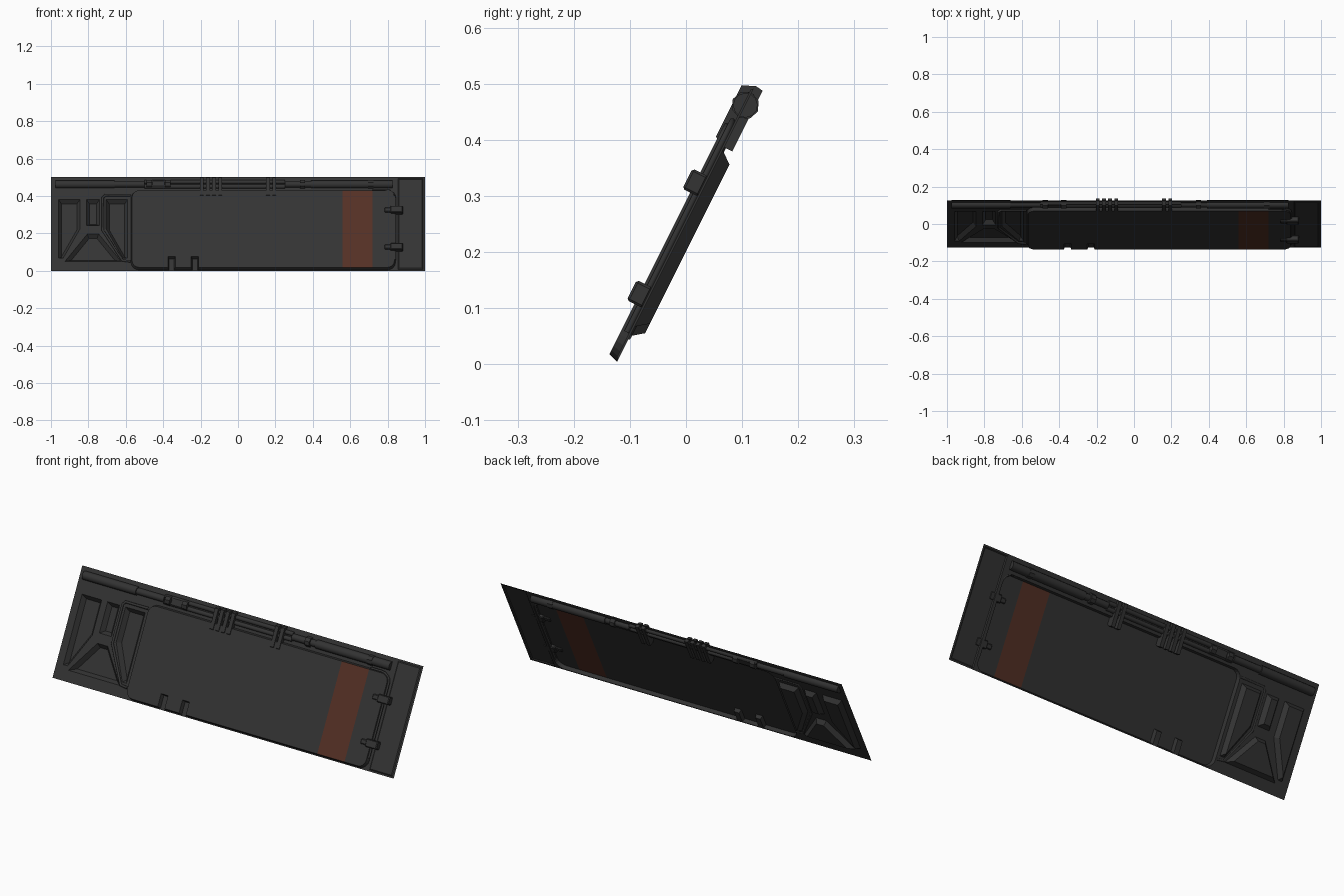
import bpy, bmesh, math
from mathutils import Matrix, Vector

if "Cube" in bpy.data.objects:
    bpy.data.objects.remove(bpy.data.objects["Cube"])

# Panel space: x along the wall, y up the slope, z out of the front face
A, B = 1 / math.sqrt(5), 2 / math.sqrt(5)
M = Matrix(((1, 0, 0, 0), (0, A, -B, -0.125), (0, B, A, 0), (0, 0, 0, 1)))


def material(name, rgb):
    m = bpy.data.materials.new(name)
    m.diffuse_color = (*rgb, 1)
    m.use_nodes = True
    m.node_tree.nodes["Principled BSDF"].inputs["Base Color"].default_value = m.diffuse_color
    return m


GREY = material("dark_grey", (0.033, 0.033, 0.033))
RUST = material("rust_orange", (0.088, 0.029, 0.018))


def finish(bm, name, smooth=False):
    bm.transform(M)
    me = bpy.data.meshes.new(name)
    bm.to_mesh(me)
    bm.free()
    me.materials.append(GREY)
    me.materials.append(RUST)
    ob = bpy.data.objects.new(name, me)
    bpy.context.collection.objects.link(ob)
    if smooth:
        bpy.context.view_layer.objects.active = ob
        ob.select_set(True)
        bpy.ops.object.shade_smooth_by_angle(angle=math.radians(40))
        ob.select_set(False)
    return ob


def box(name, x0, x1, s0, s1, n0, n1, bev=0.004):
    bm = bmesh.new()
    bmesh.ops.create_cube(bm, size=1, matrix=Matrix.Translation(
        ((x0 + x1) / 2, (s0 + s1) / 2, (n0 + n1) / 2)) @ Matrix.Diagonal((x1 - x0, s1 - s0, n1 - n0, 1)))
    bmesh.ops.bevel(bm, geom=bm.edges[:], offset=bev, segments=1, affect='EDGES')
    return finish(bm, name)


def rod(name, x0, x1, s, n, r, sides=12):
    bm = bmesh.new()
    bmesh.ops.create_cone(bm, cap_ends=True, segments=sides, radius1=r, radius2=r, depth=x1 - x0,
                          matrix=Matrix.Translation(((x0 + x1) / 2, s, n)) @ Matrix.Rotation(math.pi / 2, 4, 'Y'))
    return finish(bm, name, True)


def extrude_profile(name, x0, x1, prof):
    bm = bmesh.new()
    f = bm.faces.new([bm.verts.new((x0, s, n)) for s, n in prof])
    ext = bmesh.ops.extrude_face_region(bm, geom=[f])
    bmesh.ops.translate(bm, vec=(x1 - x0, 0, 0),
                        verts=[v for v in ext["geom"] if isinstance(v, bmesh.types.BMVert)])
    bmesh.ops.recalc_face_normals(bm, faces=bm.faces[:])
    return finish(bm, name)


def tube(name, pts, r):
    cu = bpy.data.curves.new(name, 'CURVE')
    cu.dimensions = '3D'
    cu.bevel_depth, cu.bevel_resolution = r, 1
    sp = cu.splines.new('POLY')
    sp.points.add(len(pts) - 1)
    for p, q in zip(sp.points, pts):
        p.co = (*(M @ Vector(q)), 1)
    cu.materials.append(GREY)
    ob = bpy.data.objects.new(name, cu)
    bpy.context.collection.objects.link(ob)
    return ob


def arc(cx, cy, r, a0, steps=5):
    return [(cx + r * math.cos(math.radians(a0 + 90 * i / steps)),
             cy + r * math.sin(math.radians(a0 + 90 * i / steps))) for i in range(steps + 1)]


# Outlines on the sheet (counter-clockwise)
outer = [(-1, 0), (1, 0), (1, 0.559), (-1, 0.559)]
r = 0.045
X0, X1, S0, S1 = -0.572, 0.842, 0.005, 0.478
notches = []
for nx in (-0.355, -0.23):
    notches += [(nx - 0.014, S0), (nx - 0.014, 0.07), (nx + 0.014, 0.07), (nx + 0.014, S0)]
panel = (arc(X0 + r, S0 + r, r, 180) + notches + arc(X1 - r, S0 + r, r, 270)
         + arc(X1 - r, S1 - r, r, 0) + arc(X0 + r, S1 - r, r, 90))
left = [(-0.96, 0.426), (-0.96, 0.075), (-0.935, 0.075), (-0.845, 0.25), (-0.845, 0.426)]
right = [(-1.55 - x, s) for x, s in reversed(left)]
middle = [(-0.81, 0.27), (-0.74, 0.27), (-0.74, 0.426), (-0.81, 0.426)]
lower = [(-0.925, 0.056), (-0.625, 0.056), (-0.745, 0.22), (-0.805, 0.22)]
end_plate = [(0.856, 0.008), (0.99, 0.008), (0.99, 0.55), (0.856, 0.55)]

# Wall sheet with sunken pockets, raised main panel and end plate
bm = bmesh.new()


def loop(pts):
    vs = [bm.verts.new((x, s, 0)) for x, s in pts]
    for i, v in enumerate(vs):
        bm.edges.new((v, vs[(i + 1) % len(vs)]))
    return vs


loop(outer)
shapes = [(panel, 0.006, 0.0185), (end_plate, 0.005, 0.004)] + \
         [(p, 0.017, -0.022) for p in (left, right, middle, lower)]
loops = [(loop(p), t, d) for p, t, d in shapes]
bmesh.ops.triangle_fill(bm, use_beauty=True, edges=bm.edges[:], normal=(0, 0, 1))
for vs, t, d in loops:
    f = bm.faces.new(vs)
    f.normal_update()
    bmesh.ops.inset_individual(bm, faces=[f], thickness=t, depth=d, use_even_offset=True)


def panel_top():
    return [f for f in bm.faces if f.calc_center_median().z > 0.0175]


# Painted stripe cut into the panel
for x in (0.56, 0.72):
    fs = panel_top()
    geom = list({g for f in fs for g in (*f.verts, *f.edges)}) + fs
    bmesh.ops.bisect_plane(bm, geom=geom, plane_co=(x, 0, 0), plane_no=(1, 0, 0))
for f in panel_top():
    if 0.56 < f.calc_center_bounds().x < 0.72:
        f.material_index = 1
finish(bm, "wall_sheet")

# Pipe run along the top edge, passing through the sheet
PS = 0.516
for i, (a, b, rr) in enumerate(((-0.975, -0.66, 0.022), (-0.66, -0.5, 0.017),
                                (0.25, 0.39, 0.017), (0.39, 0.825, 0.022))):
    rod(f"pipe_{i}", a, b, PS, 0, rr)
for i, s in enumerate((PS - 0.013, PS + 0.014)):
    rod(f"thin_pipe_{i}", -0.5, 0.25, s, 0, 0.011)
for i, x in enumerate((-0.475, -0.375, 0.345, 0.71)):
    rod(f"pipe_collar_{i}", x - 0.014, x + 0.014, PS, 0, 0.025, 8)
box("pipe_joint", -0.46, -0.39, PS - 0.02, PS + 0.02, -0.012, 0.012)

# Clamp ribs around the pipes
clamp = [(0.432, -0.016), (0.553, -0.016), (0.555, -0.002), (0.545, 0.022), (0.443, 0.022), (0.432, 0.006)]
for i, x in enumerate((-0.194, -0.161, -0.128, -0.095, 0.16, 0.194)):
    extrude_profile(f"clamp_rib_{i}", x - 0.01, x + 0.01, clamp)

# Clips joining panel and end plate
for i, s in enumerate((0.131, 0.353)):
    box(f"clip_{i}", 0.815, 0.882, s - 0.02, s + 0.02, 0.002, 0.034)
    box(f"clip_tongue_{i}", 0.782, 0.82, s - 0.013, s + 0.013, 0.012, 0.028)

# Trim tubes: panel end and pocket bracket
c = arc(0.785, 0.425, 0.055, 0)
tube("panel_end_trim", [(0.84, 0.06, 0.008)] + [(x, s, 0.008) for x, s in c] + [(0.72, 0.48, 0.008)], 0.006)
tube("pocket_bracket", [(-0.575, 0.055, 0.003), (-0.618, 0.06, 0.003), (-0.7225, 0.24, 0.003),
                        (-0.7225, 0.435, 0.003), (-0.71, 0.45, 0.003), (-0.575, 0.45, 0.003)], 0.007)
